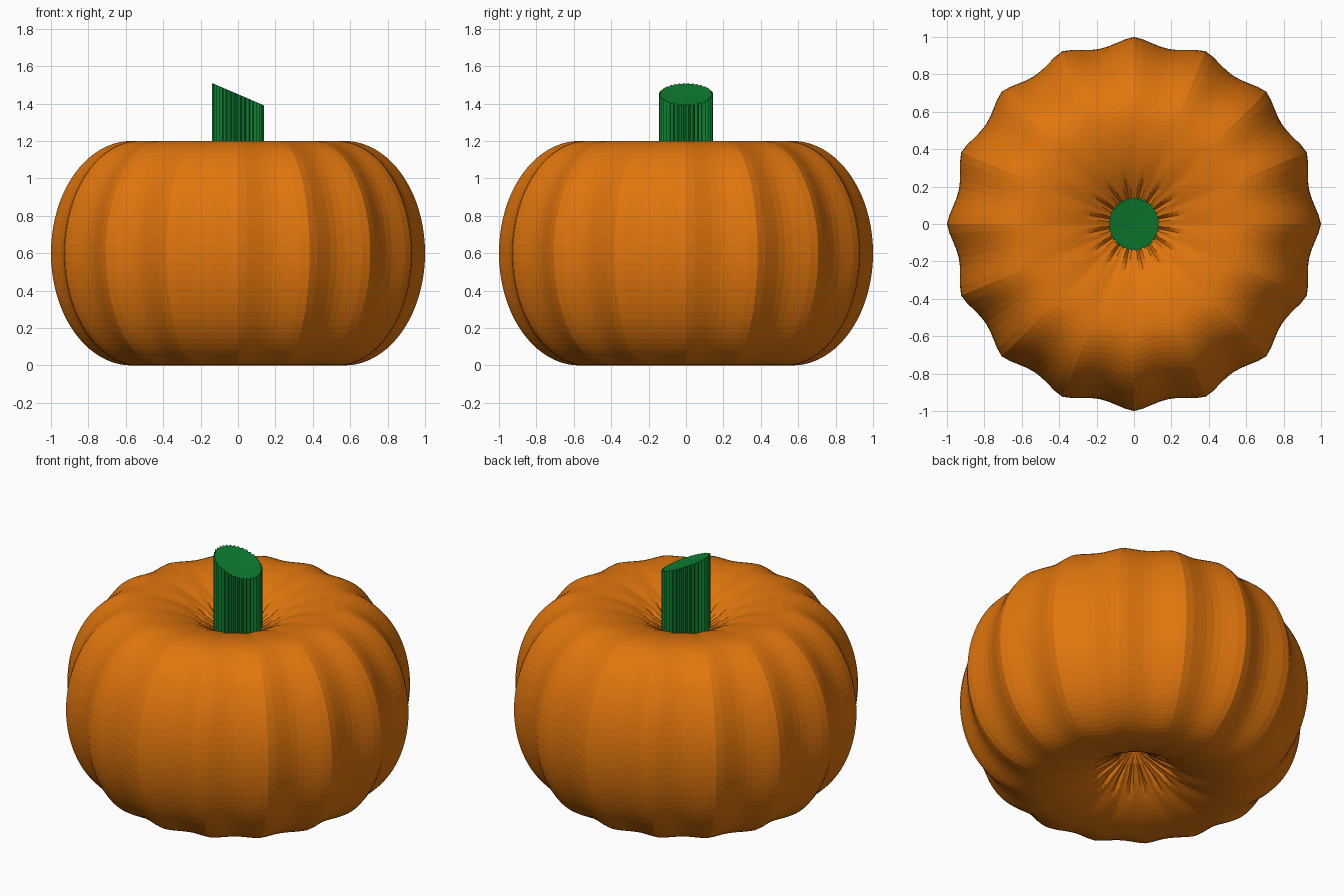
import bpy, bmesh
from math import sin, cos, pi, tau, exp

cube = bpy.data.objects.get("Cube")
if cube:
    bpy.data.objects.remove(cube)


def material(name, colour):
    mat = bpy.data.materials.new(name)
    mat.use_nodes = True
    mat.diffuse_color = colour
    mat.node_tree.nodes["Principled BSDF"].inputs["Base Color"].default_value = colour
    return mat


def finish(bm, name, mat):
    bmesh.ops.recalc_face_normals(bm, faces=bm.faces)
    mesh = bpy.data.meshes.new(name)
    bm.to_mesh(mesh)
    bm.free()
    obj = bpy.data.objects.new(name, mesh)
    mesh.materials.append(mat)
    bpy.context.collection.objects.link(obj)
    return obj


def bridge(bm, a, b):
    n = len(a)
    for i in range(n):
        j = (i + 1) % n
        bm.faces.new((a[i], a[j], b[j], b[i]))


# Profile of the upper half: dimple from pole to rim, then round shoulder
RIM, HALF, DIP = 0.57, 0.6, 0.27
upper = []
for i in range(1, 21):
    t = i / 20
    upper.append((RIM * t, HALF - DIP * (1 - t) ** 2))
for i in range(1, 21):
    a = pi / 2 * (1 - i / 20)
    upper.append((RIM + (1 - RIM) * cos(a), HALF * sin(a)))
profile = upper + [(r, -h) for r, h in reversed(upper[:-1])]

# Ribbed body: sixteen ridges with shallow scoops between them
SEGMENTS = 128
bm = bmesh.new()
rings = []
for r, h in profile:
    ring = []
    for k in range(SEGMENTS):
        a = tau * k / SEGMENTS
        scoop = abs(sin(8 * a))
        radius = r * (1 - 0.046 * scoop ** 1.4)
        # Narrow creases gathered around both poles
        crease = 0.025 * scoop ** 8 * exp(-((r - 0.17) / 0.08) ** 2)
        height = h - (crease if h > 0 else -crease)
        ring.append(bm.verts.new((radius * cos(a), radius * sin(a), HALF + height)))
    rings.append(ring)
for low, high in zip(rings, rings[1:]):
    bridge(bm, low, high)
for ring, side in ((rings[0], 1), (rings[-1], -1)):
    pole = bm.verts.new((0, 0, HALF + side * (HALF - DIP)))
    for k in range(SEGMENTS):
        bm.faces.new((ring[k], ring[(k + 1) % SEGMENTS], pole))
finish(bm, "pumpkin_body", material("pumpkin orange", (0.75, 0.18, 0.004, 1)))

# Fluted stem with a slanted cut top
TEETH = 36
bm = bmesh.new()
base, top = [], []
for k in range(TEETH * 2):
    a = tau * k / (TEETH * 2)
    radius = 0.146 if k % 2 else 0.134
    x, y = 0.95 * radius * cos(a), radius * sin(a)
    base.append(bm.verts.new((x, y, 0.93)))
    top.append(bm.verts.new((x, y, 1.45 - 0.43 * x)))
bridge(bm, base, top)
bm.faces.new(base)
centre = bm.verts.new((0, 0, 1.445))
for k in range(len(top)):
    bm.faces.new((top[k], top[(k + 1) % len(top)], centre))
finish(bm, "stem", material("stem green", (0.004, 0.216, 0.032, 1)))
